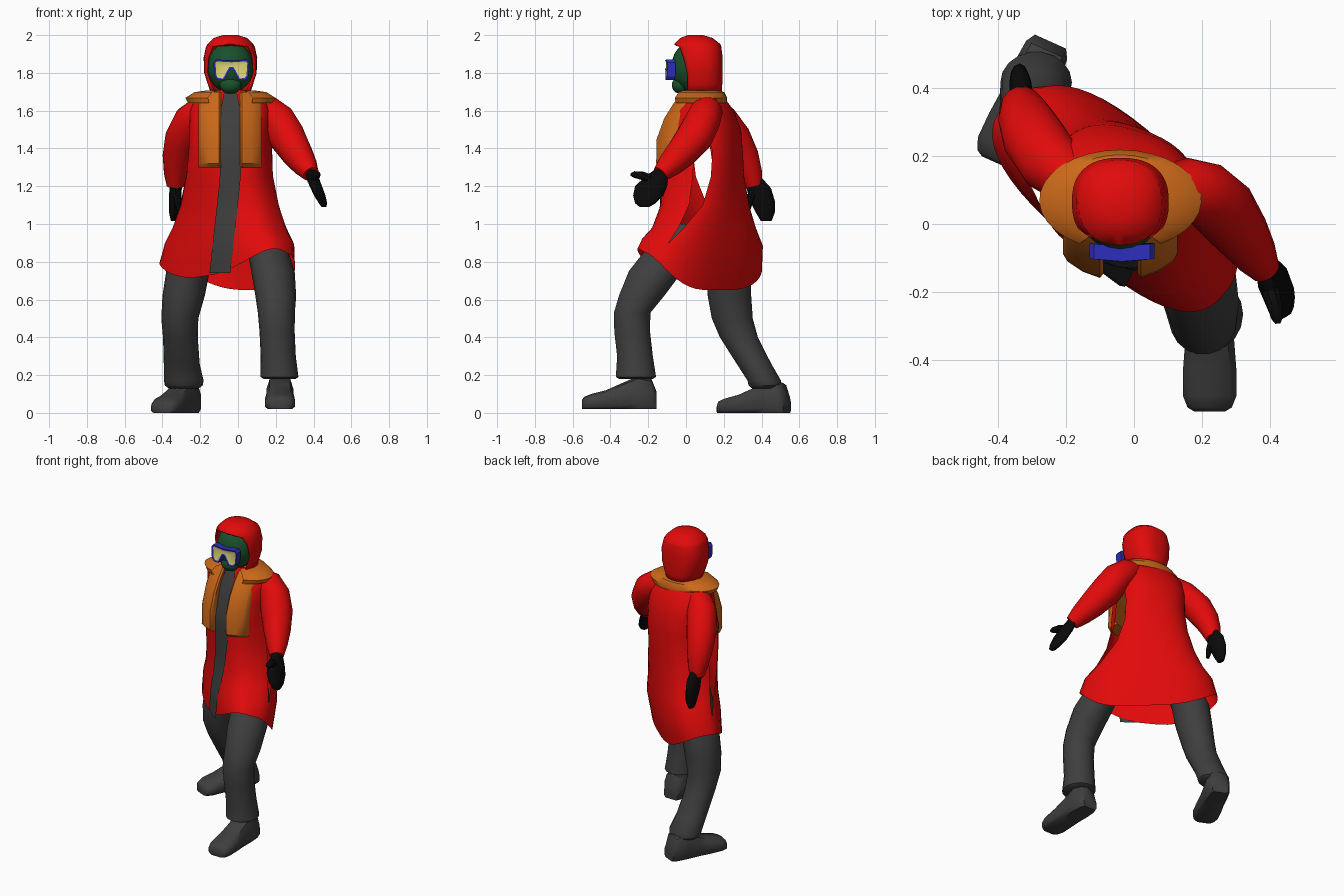
import bpy, bmesh, math
from mathutils import Vector
from mathutils.bvhtree import BVHTree

if "Cube" in bpy.data.objects:
    bpy.data.objects.remove(bpy.data.objects["Cube"])


def material(name, rgb):
    m = bpy.data.materials.new(name)
    m.diffuse_color = (*rgb, 1)
    m.use_nodes = True
    m.node_tree.nodes["Principled BSDF"].inputs["Base Color"].default_value = m.diffuse_color
    return m


RED = material("red", (0.76, 0.003, 0.003))
ORANGE = material("orange", (0.60, 0.14, 0.010))
GREY = material("dark grey", (0.049, 0.049, 0.049))
BLACK = material("black", (0.003, 0.003, 0.003))
GREEN = material("dark green", (0.010, 0.08, 0.024))
BLUE = material("blue", (0.025, 0.028, 0.50))
YELLOW = material("pale yellow", (0.68, 0.62, 0.17))


def finish(name, bm, mats, angle=40):
    bmesh.ops.recalc_face_normals(bm, faces=bm.faces[:])
    me = bpy.data.meshes.new(name)
    bm.to_mesh(me)
    bm.free()
    ob = bpy.data.objects.new(name, me)
    bpy.context.collection.objects.link(ob)
    for m in mats:
        me.materials.append(m)
    me.shade_smooth()
    me.set_sharp_from_angle(angle=math.radians(angle))
    return ob


def add_loft(bm, rings, closed=True, caps=True):
    rows = [[bm.verts.new(p) for p in r] for r in rings]
    n = len(rows[0])
    for a, b in zip(rows, rows[1:]):
        for i in range(n if closed else n - 1):
            j = (i + 1) % n
            bm.faces.new((a[i], a[j], b[j], b[i]))
    if caps:
        bm.faces.new(rows[0])
        bm.faces.new(rows[-1])


def loft(name, rings, mat, closed=True, caps=True, angle=40):
    bm = bmesh.new()
    add_loft(bm, rings, closed, caps)
    return finish(name, bm, [mat], angle)


def arc(z, cx, cy, a, b, rot=0, t0=0, t1=360, n=20, full=True, lift=None, power=1):
    """Points of a turned ellipse, or part of one; power below 1 makes it boxier."""
    r, pts = math.radians(rot), []
    for i in range(n):
        t = math.radians(t0 + (t1 - t0) * i / (n if full else n - 1))
        c, s = math.cos(t), math.sin(t)
        u = a * math.copysign(abs(c) ** power, c)
        v = b * math.copysign(abs(s) ** power, s)
        pts.append((cx + u * math.cos(r) - v * math.sin(r),
                    cy + u * math.sin(r) + v * math.cos(r),
                    z + (lift(t) if lift else 0)))
    return pts


def tube(name, path, mat, n=14):
    """Round limb through (x, y, z, radius) points."""
    pts, rings = [Vector(p[:3]) for p in path], []
    for i, p in enumerate(pts):
        d = pts[min(i + 1, len(pts) - 1)] - pts[max(i - 1, 0)]
        x = d.cross(Vector((0, 1, 0.2))).normalized()
        y = d.cross(x).normalized()
        r = path[i][3]
        rings.append([p + r * (x * math.cos(k * math.tau / n) + y * math.sin(k * math.tau / n))
                      for k in range(n)])
    return loft(name, rings, mat)


def stack(name, levels, mat, n=18, caps=True):
    return loft(name, [arc(*lv, n=n) for lv in levels], mat, caps=caps)


# Coat: front and back panels that part below the arms, hem raised over the thighs
def hem_lift(t):
    return (-.03 * math.sin(t) + .18 * max(0, math.cos(t + .28)) ** 2
            + .12 * max(0, -math.cos(t)) ** 2)


# z, centre x, centre y, half length, half depth, turn, seam angle, gap, hem weight, power
COAT = [
    (1.71, -.04, .08, .10, .09, 0, 0, 0, 0, 1),
    (1.67, -.04, .09, .19, .11, -8, 8, 0, 0, 1),
    (1.60, -.04, .095, .215, .152, -12, 12, 0, 0, .85),
    (1.50, -.04, .098, .215, .182, -18, 18, 5, 0, .8),
    (1.38, -.04, .088, .22, .20, -22, 22, 14, 0, .8),
    (1.25, -.045, .092, .235, .193, -28, 28, 15, 0, .8),
    (1.10, -.045, .10, .275, .188, -34, 30, 11, 0, .8),
    (0.98, -.045, .095, .335, .19, -39, 25, 4, 0, .8),
    (0.86, -.045, .088, .395, .198, -41, 20, 0, .35, .78),
    (0.68, -.057, .072, .425, .178, -41, 20, 0, 1, .75),
]
bm = bmesh.new()
for half in (0, 180):
    add_loft(bm, [arc(z, cx, cy, a, b, rot, half + s + g, half + 180 + s - g, 25, False,
                      lambda t, w=w: w * hem_lift(t), pw)
                  for z, cx, cy, a, b, rot, s, g, w, pw in COAT], False, False)
bmesh.ops.remove_doubles(bm, verts=bm.verts[:], dist=0.0005)
tree = BVHTree.FromBMesh(bm)
finish("coat", bm, [RED], 50)

# Dark strip on the coat front, and its lining inside the upper part
rows, y_last = [], {-1: .03, 0: .03, 1: .03}
for i in range(17):
    z = 1.69 - i * (1.69 - 0.74) / 16
    mid = -.04 if z > 1.25 else -.04 - .055 * (1.25 - z) / .5
    w = .035 + .02 * min(1, (1.69 - z) / .1)
    row = []
    for k in (-1, 0, 1):
        hit = tree.ray_cast(Vector((mid + k * w, -2, z)), Vector((0, 1, 0)))[0]
        if hit and hit.y < y_last[k] + .07:
            y_last[k] = hit.y
        row.append((mid + k * w, y_last[k], z))
    rows.append(row)
for name, off, part in (("front_strip", -.009, rows), ("strip_lining", .009, rows[:12])):
    loft(name, [[(x, y + off, z) for x, y, z in r] for r in part], GREY, closed=False, caps=False)

# Vest: two padded chest panels and an open collar
for side, label in ((-1, "right"), (1, "left")):
    rings = []
    for z, y in ((1.30, -.135), (1.32, -.158), (1.45, -.155), (1.56, -.115), (1.64, -.065), (1.70, -.012)):
        rings.append([(-.04 + side * u, y + d, z) for u, d in
                      ((.05, .012), (.06, 0), (.11, .018), (.155, .048), (.168, .07), (.165, .13), (.05, .08))])
    loft("vest_panel_" + label, rings, ORANGE)
loft("vest_collar", [arc(z, -.04, cy, a, b, 0, 300, 600, 27, False) for z, cy, a, b in
                     ((1.708, .075, .12, .10), (1.698, .073, .19, .13), (1.668, .07, .238, .148),
                      (1.64, .07, .225, .145), (1.645, .07, .18, .12))], ORANGE, closed=False, caps=False)

# Hood with a face opening
HOOD = [(2.0, .05, .04, .04, 0, 1), (1.985, .055, .088, .085, 0, .95), (1.952, .06, .122, .123, 0, .88),
        (1.938, .06, .130, .127, 44, .85), (1.88, .064, .142, .13, 58, .82), (1.80, .064, .139, .13, 68, .82),
        (1.74, .066, .12, .126, 67, .85), (1.68, .07, .10, .118, 58, .9)]
bm = bmesh.new()
add_loft(bm, [arc(z, -.04, cy, a, b, 0, 270 + h, 630 - h, 33, False, power=pw)
              for z, cy, a, b, h, pw in HOOD], False, False)
bmesh.ops.remove_doubles(bm, verts=bm.verts[:], dist=0.0005)
bmesh.ops.holes_fill(bm, edges=[e for e in bm.edges if e.is_boundary
                                and min(v.co.z for v in e.verts) > 1.995])
hood = finish("hood", bm, [RED])
mod = hood.modifiers.new("thickness", "SOLIDIFY")
mod.thickness, mod.offset = .012, -1


# Covered face and mouth guard
def ball(name, loc, size, mat):
    bm = bmesh.new()
    bmesh.ops.create_uvsphere(bm, u_segments=20, v_segments=12, radius=1)
    for v in bm.verts:
        v.co = Vector(loc) + Vector(a * b for a, b in zip(v.co, size))
    return finish(name, bm, [mat])


ball("face_cover", (-.04, .037, 1.83), (.122, .115, .137), GREEN)
ball("mouth_guard", (-.04, -.03, 1.735), (.058, .045, .045), GREEN)

# Goggles: framed outline with a nose notch and a sunken lens
half = [(0, .05), (.082, .054), (.095, .038), (.09, -.035), (.074, -.055), (.038, -.055), (.006, .004)]
outline = half + [(-x, z) for x, z in half[:0:-1]]
bm = bmesh.new()
front = bm.faces.new([bm.verts.new((-.035 + x, -.110 + x * x, 1.817 + z)) for x, z in outline])
ext = bmesh.ops.extrude_face_region(bm, geom=[front], use_keep_orig=True)
for v in ext["geom"]:
    if isinstance(v, bmesh.types.BMVert):
        v.co.y += .045
bmesh.ops.recalc_face_normals(bm, faces=bm.faces[:])
bmesh.ops.inset_region(bm, faces=[front], thickness=.011, depth=-.005)
front.material_index = 1
finish("goggles", bm, [BLUE, YELLOW], 30)

# Sleeves
tube("left_sleeve", [(.08, .11, 1.63, .06), (.15, .11, 1.60, .085), (.21, .09, 1.55, .094),
                     (.26, .045, 1.46, .098), (.315, -.03, 1.37, .083), (.355, -.09, 1.31, .066),
                     (.385, -.135, 1.265, .045)], RED)
tube("right_sleeve", [(-.12, .11, 1.63, .06), (-.19, .135, 1.60, .08), (-.245, .18, 1.55, .093),
                      (-.295, .255, 1.45, .093), (-.32, .31, 1.35, .08),
                      (-.33, .345, 1.26, .062), (-.332, .36, 1.20, .045)], RED)

# Mittens and thumbs
stack("left_mitten", [(1.285, .385, -.135, .022, .035), (1.25, .393, -.155, .033, .062),
                      (1.20, .412, -.185, .033, .085), (1.15, .433, -.20, .030, .08),
                      (1.11, .45, -.215, .022, .055), (1.09, .455, -.22, .012, .025)], BLACK, 12)
tube("left_thumb", [(.395, -.18, 1.23, .03), (.41, -.23, 1.255, .024), (.42, -.275, 1.262, .018),
                    (.422, -.292, 1.262, .008)], BLACK, 8)
stack("right_mitten", [(1.24, -.33, .365, .028, .04), (1.19, -.33, .385, .033, .065),
                       (1.12, -.335, .405, .031, .066), (1.06, -.337, .42, .028, .05),
                       (1.015, -.34, .425, .015, .028)], BLACK, 12)
tube("right_thumb", [(-.325, .36, 1.18, .025), (-.32, .335, 1.12, .02), (-.315, .33, 1.07, .01)], BLACK, 8)

# Trouser legs
stack("left_leg", [(1.00, .08, .02, .09, .10), (.89, .15, -.07, .105, .125), (.75, .185, -.16, .115, .145),
                   (.62, .20, -.235, .108, .122), (.53, .203, -.285, .098, .098), (.43, .207, -.285, .093, .096),
                   (.30, .213, -.27, .093, .096), (.19, .22, -.265, .10, .108), (.18, .22, -.265, .085, .09)], GREY)
stack("right_leg", [(1.00, -.17, .16, .10, .11), (.75, -.265, .225, .115, .12), (.62, -.288, .23, .112, .117),
                    (.50, -.308, .245, .098, .11), (.40, -.305, .28, .092, .102), (.26, -.298, .36, .095, .093),
                    (.17, -.287, .415, .105, .09), (.145, -.287, .418, .10, .088), (.13, -.287, .418, .08, .07)], GREY)


# Boots: cross-sections from heel to toe
def boot(name, heel, toe, base):
    heel, toe = Vector((*heel, base)), Vector((*toe, base))
    d = toe - heel
    side = Vector((-d.y, d.x, 0)).normalized()
    rings = []
    for t, w, h in ((0, .05, .09), (.07, .066, .16), (.25, .072, .175), (.48, .072, .135),
                    (.68, .078, .10), (.88, .079, .08), (.97, .065, .065), (1, .045, .05)):
        rings.append([heel + d * t + side * (w * u) + Vector((0, 0, h * v)) for u, v in
                      ((-.8, 0), (-1, .15), (-1, .6), (-.75, .92), (0, 1), (.75, .92), (1, .6), (1, .15), (.8, 0))])
    loft(name, rings, GREY, angle=50)


boot("left_boot", (.222, -.155), (.222, -.55), .02)
boot("right_boot", (-.245, .535), (-.405, .18), 0)
